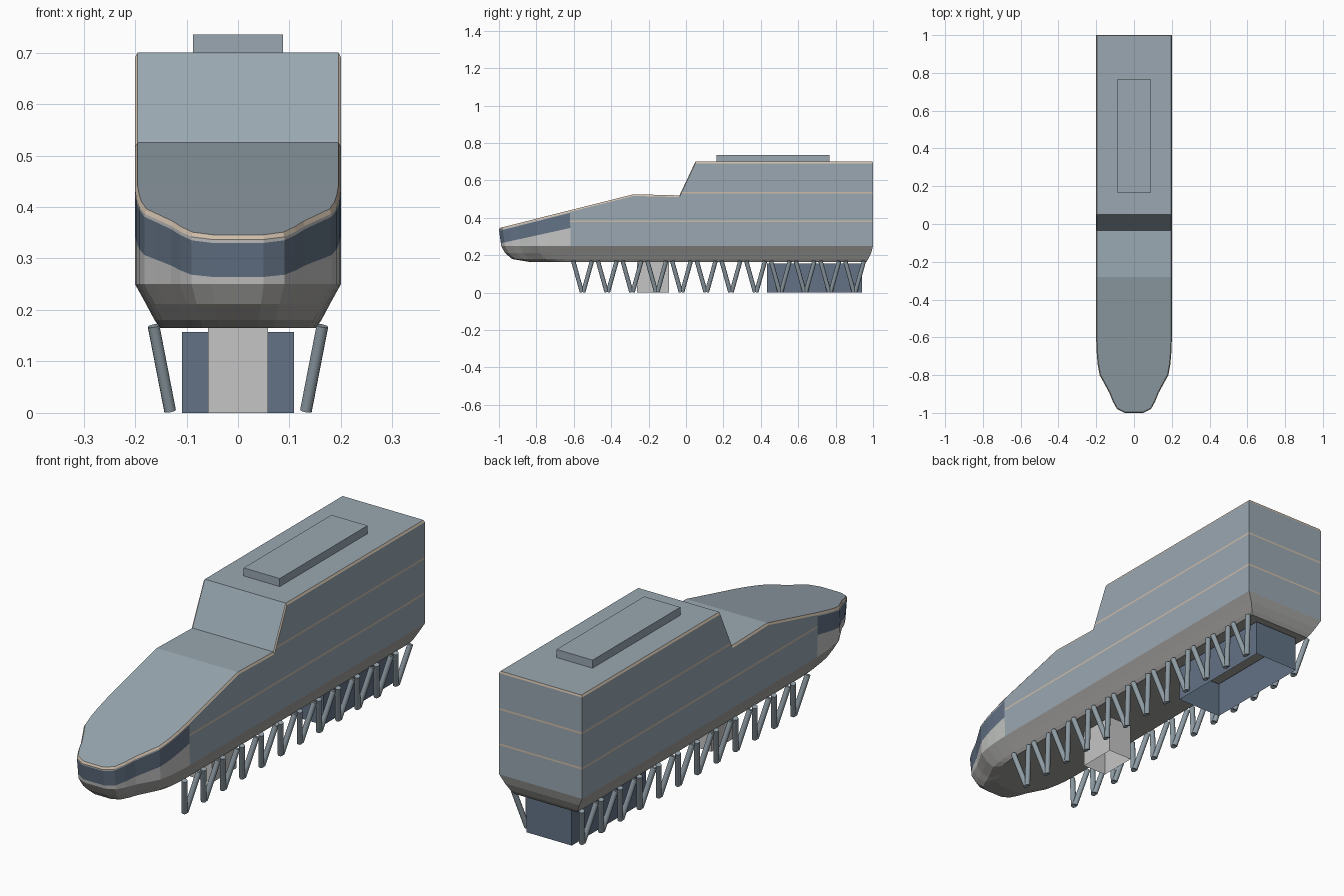
import bpy, bmesh
from mathutils import Vector, Matrix

if "Cube" in bpy.data.objects:
    bpy.data.objects.remove(bpy.data.objects["Cube"])

# ---- colours ----
COLOURS = [("blue_grey_body", (0.32, 0.39, 0.44)), ("pale_grey", (0.55, 0.56, 0.55)),
           ("dark_blue", (0.125, 0.17, 0.235)), ("tan_trim", (0.62, 0.51, 0.40)),
           ("warm_grey_underside", (0.37, 0.365, 0.355)), ("strut_grey", (0.27, 0.33, 0.37))]
BODY, PALE, BLUE, TAN, UNDER, STRUT = range(6)
MATS = []
for name, rgb in COLOURS:
    m = bpy.data.materials.new(name)
    m.diffuse_color = (*rgb, 1)
    m.use_nodes = True
    m.node_tree.nodes["Principled BSDF"].inputs["Base Color"].default_value = m.diffuse_color
    MATS.append(m)


def finish(name, bm, mats):
    me = bpy.data.meshes.new(name)
    bm.to_mesh(me)
    bm.free()
    for m in mats:
        me.materials.append(m)
    ob = bpy.data.objects.new(name, me)
    bpy.context.collection.objects.link(ob)
    return ob


def box(name, x, y0, y1, z0, z1, mat, open_ends=False):
    bm = bmesh.new()
    bmesh.ops.create_cube(bm, size=1, matrix=Matrix.Translation((0, (y0 + y1) / 2, (z0 + z1) / 2))
                          @ Matrix.Diagonal((2 * x, y1 - y0, z1 - z0, 1)))
    if open_ends:
        bm.normal_update()
        bmesh.ops.delete(bm, geom=[f for f in bm.faces if abs(f.normal.z) > 0.5], context='FACES_ONLY')
    return finish(name, bm, [MATS[mat]])


# ---- hull: half plan outline from nose to stern, and the roof line ----
HALF = [(0.05, -1), (0.09, -0.98), (0.112, -0.94), (0.13, -0.895), (0.16, -0.84), (0.182, -0.80),
        (0.192, -0.745), (0.197, -0.69), (0.2, -0.62), (0.2, -0.28), (0.2, -0.035),
        (0.2, 0.05), (0.2, 1)]
ROOF = [(-1, 0.346), (-0.28, 0.526), (-0.035, 0.52), (0.05, 0.70), (1.01, 0.70)]
N = len(HALF)


def roof(y):
    for (ya, za), (yb, zb) in zip(ROOF, ROOF[1:]):
        if y <= yb:
            return za + (zb - za) * (y - ya) / (yb - ya)
    return ROOF[-1][1]


def ring(bm, sx, front, rear, height):
    """Closed ring of the plan outline, narrowed by sx, with moved nose and stern."""
    pts = []
    for x, y in HALF:
        ny = y * rear if y > 0.5 else (-0.5 + (y + 0.5) * (-0.5 - front) / 0.5 if y < -0.5 else y)
        pts.append((x * sx, ny, height(y)))
    pts += [(-x, y, z) for x, y, z in reversed(pts)]
    return [bm.verts.new(p) for p in pts]


hull = bmesh.new()
rings = [ring(hull, sx, front, rear, lambda y, z=z: z) for sx, front, rear, z in
         [(0.76, -0.84, 0.965, 0.165), (0.81, -0.93, 0.975, 0.18),
          (0.895, -0.968, 0.99, 0.212), (1, -0.988, 1, 0.25)]]
rings.append(ring(hull, 1, -1, 1, lambda y: roof(y) - 0.009))
rings.append(ring(hull, 0.975, -0.995, 0.998, roof))
for (lo, hi), mat in zip(zip(rings, rings[1:]), [UNDER, UNDER, UNDER, PALE, TAN]):
    for i in range(2 * N):
        j = (i + 1) % (2 * N)
        hull.faces.new((lo[i], lo[j], hi[j], hi[i])).material_index = mat
for r, mat in ((rings[0], UNDER), (rings[-1], BODY)):
    for i in range(N - 1):
        hull.faces.new((r[i], r[i + 1], r[-2 - i], r[-1 - i])).material_index = mat


# cut the painted bands into the walls
def is_nose(f):
    return f.calc_center_median().y < -0.62


def cut(nose, point, normal):
    faces = [f for f in hull.faces if f.material_index == PALE and is_nose(f) == nose]
    geom = set(faces)
    for f in faces:
        geom.update(f.edges)
        geom.update(f.verts)
    bmesh.ops.bisect_plane(hull, geom=list(geom), plane_co=point, plane_no=normal, dist=1e-5)


STRIPES = (0.381, 0.535)
for z in STRIPES:
    for d in (-0.004, 0.004):
        cut(False, (0, 0, z + d), (0, 0, 1))
WINDOW = ((0.262, 0.219), (0.33, 0.255))     # height at the nose tip, slope
for z, s in WINDOW:
    cut(True, (0, -1, z), Vector((0, -s, 1)).normalized())

# paint the walls by region
for f in hull.faces:
    if f.material_index == PALE:
        c = f.calc_center_bounds()
        if is_nose(f):
            c = f.calc_center_median()
            low, high = (z + s * (c.y + 1) for z, s in WINDOW)
            f.material_index = BLUE if low < c.z < high else PALE
        else:
            f.material_index = TAN if any(abs(c.z - z) < 0.0045 for z in STRIPES) else BODY
bmesh.ops.recalc_face_normals(hull, faces=hull.faces[:])
finish("hull", hull, MATS)

# ---- roof plate and the two open shells underneath ----
box("roof_plate", 0.087, 0.163, 0.767, 0.699, 0.735, BODY)
box("front_shell", 0.058, -0.262, -0.092, 0, 0.165, PALE, True)
box("rear_shell", 0.109, 0.432, 0.942, 0, 0.157, BLUE, True)

# ---- V-shaped struts along both sides ----
struts = bmesh.new()


def strut(a, b, radius=0.0115):
    a, b = Vector(a), Vector(b)
    rot = (b - a).to_track_quat('Z', 'Y').to_matrix().to_4x4()
    bmesh.ops.create_cone(struts, cap_ends=True, segments=12, radius1=radius, radius2=radius,
                          depth=(b - a).length, matrix=Matrix.Translation((a + b) / 2) @ rot)


for side in (-1, 1):
    for k in range(12):
        y = -0.553 + k * 0.1322
        for d in (-1, 1):
            strut((side * 0.132, y + d * 0.004, 0.004), (side * 0.164, y + d * 0.05, 0.169))
for f in struts.faces:
    f.smooth = len(f.verts) == 4
for e in struts.edges:
    e.smooth = all(f.smooth for f in e.link_faces)
finish("side_struts", struts, [MATS[STRUT]])
